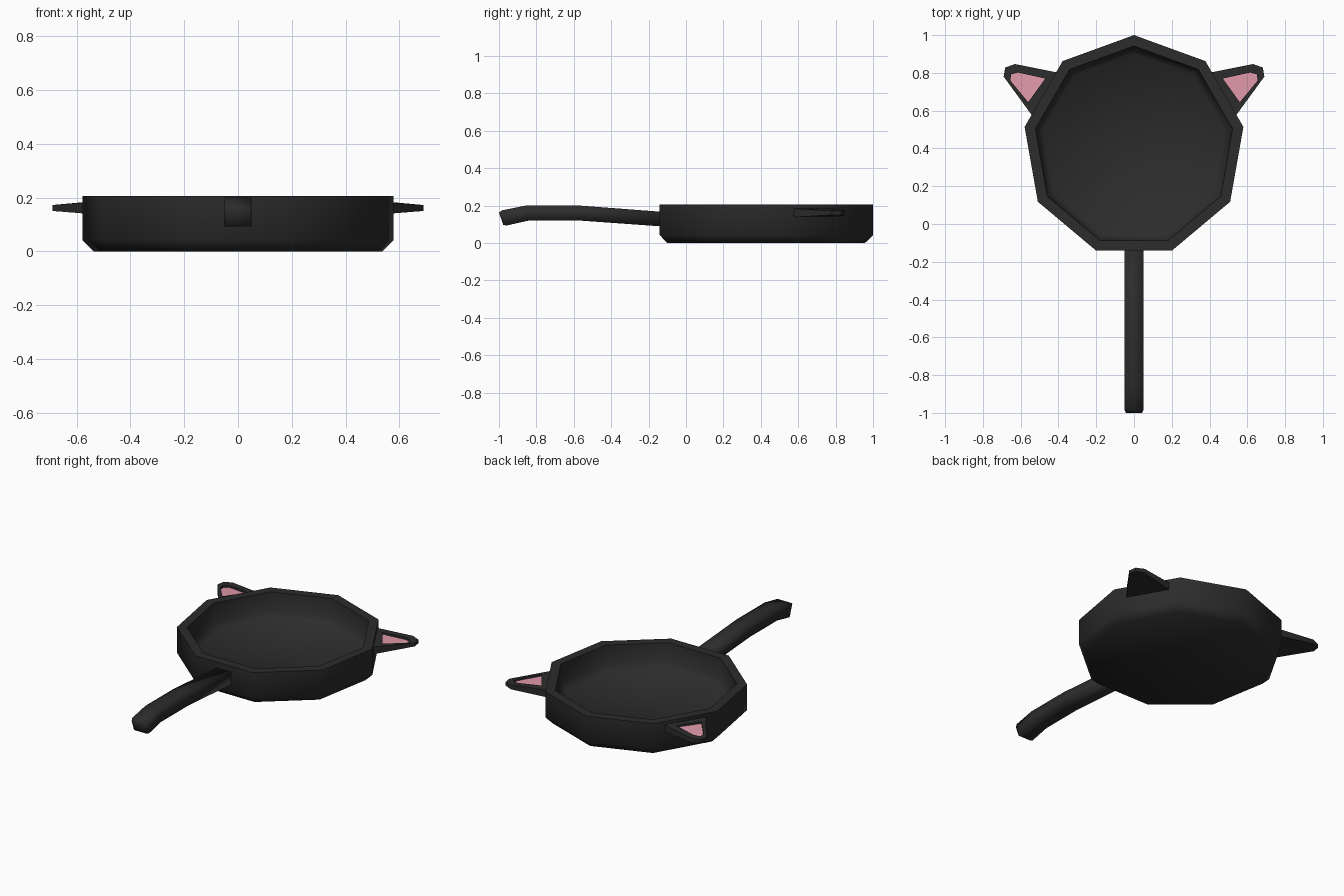
import bpy
import bmesh
from math import sin, cos, pi, radians

if "Cube" in bpy.data.objects:
    bpy.data.objects.remove(bpy.data.objects["Cube"])


def material(name, color):
    m = bpy.data.materials.new(name)
    m.diffuse_color = (*color, 1)
    m.use_nodes = True
    m.node_tree.nodes["Principled BSDF"].inputs["Base Color"].default_value = m.diffuse_color
    return m


IRON = material("black_iron", (0.025, 0.025, 0.025))
PINK = material("pink", (0.75, 0.32, 0.40))


def loft(name, rings, angle, last_mat=None):
    """Skin a list of equal-length rings, cap both ends, shade smooth by angle."""
    bm = bmesh.new()
    loops = [[bm.verts.new(p) for p in ring] for ring in rings]
    n = len(loops[0])
    for a, b in zip(loops, loops[1:]):
        for i in range(n):
            j = (i + 1) % n
            bm.faces.new((a[i], a[j], b[j], b[i]))
    bm.faces.new(loops[0][::-1])
    cap = bm.faces.new(loops[-1])
    if last_mat:
        cap.material_index = 1
    bmesh.ops.recalc_face_normals(bm, faces=bm.faces)
    mesh = bpy.data.meshes.new(name)
    bm.to_mesh(mesh)
    bm.free()
    mesh.materials.append(IRON)
    if last_mat:
        mesh.materials.append(last_mat)
    ob = bpy.data.objects.new(name, mesh)
    bpy.context.collection.objects.link(ob)
    bpy.ops.object.select_all(action='DESELECT')
    ob.select_set(True)
    bpy.context.view_layer.objects.active = ob
    bpy.ops.object.shade_smooth_by_angle(angle=radians(angle))
    return ob


# Pan bowl: nine-sided, one point towards the back
SIDES, CENTER_Y = 9, 0.412


def nonagon(r, z):
    return [(r * sin(2 * pi * i / SIDES), CENTER_Y + r * cos(2 * pi * i / SIDES), z)
            for i in range(SIDES)]


profile = [(0.545, 0), (0.588, 0.042), (0.588, 0.205),
           (0.53, 0.205), (0.525, 0.085), (0.49, 0.05)]
loft("pan_bowl", [nonagon(r, z) for r, z in profile], 50)

# Handle: square bar that rises and droops at the tip
# each station: half width, (y, z) of the top edge, (y, z) of the bottom edge
stations = [(0.05, (-0.12, 0.166), (-0.12, 0.088)),
            (0.05, (-0.57, 0.200), (-0.57, 0.120)),
            (0.05, (-0.855, 0.200), (-0.84, 0.120)),
            (0.05, (-0.985, 0.174), (-0.962, 0.093)),
            (0.043, (-1.0, 0.162), (-0.977, 0.097))]
loft("handle", [[(-w, *t), (w, *t), (w, *b), (-w, *b)] for w, t, b in stations], 95)

# Ears: thin plates tapering to the tip, with a recessed pink inside
outer = [(0.395, 0.80), (0.63, 0.847), (0.682, 0.828), (0.69, 0.78), (0.54, 0.575)]
inner = [(0.47, 0.77), (0.614, 0.802), (0.652, 0.792), (0.653, 0.757), (0.56, 0.645)]
half = [0.023, 0.014, 0.011, 0.011, 0.023]
MID = 0.161

for name, s in (("ear_right", 1), ("ear_left", -1)):
    def ring(points, k, drop=0):
        return [(s * x, y, MID + k * h - drop) for (x, y), h in zip(points, half)]
    loft(name, [ring(outer, -1), ring(outer, 1), ring(inner, 1), ring(inner, 1, 0.012)],
         40, PINK)
